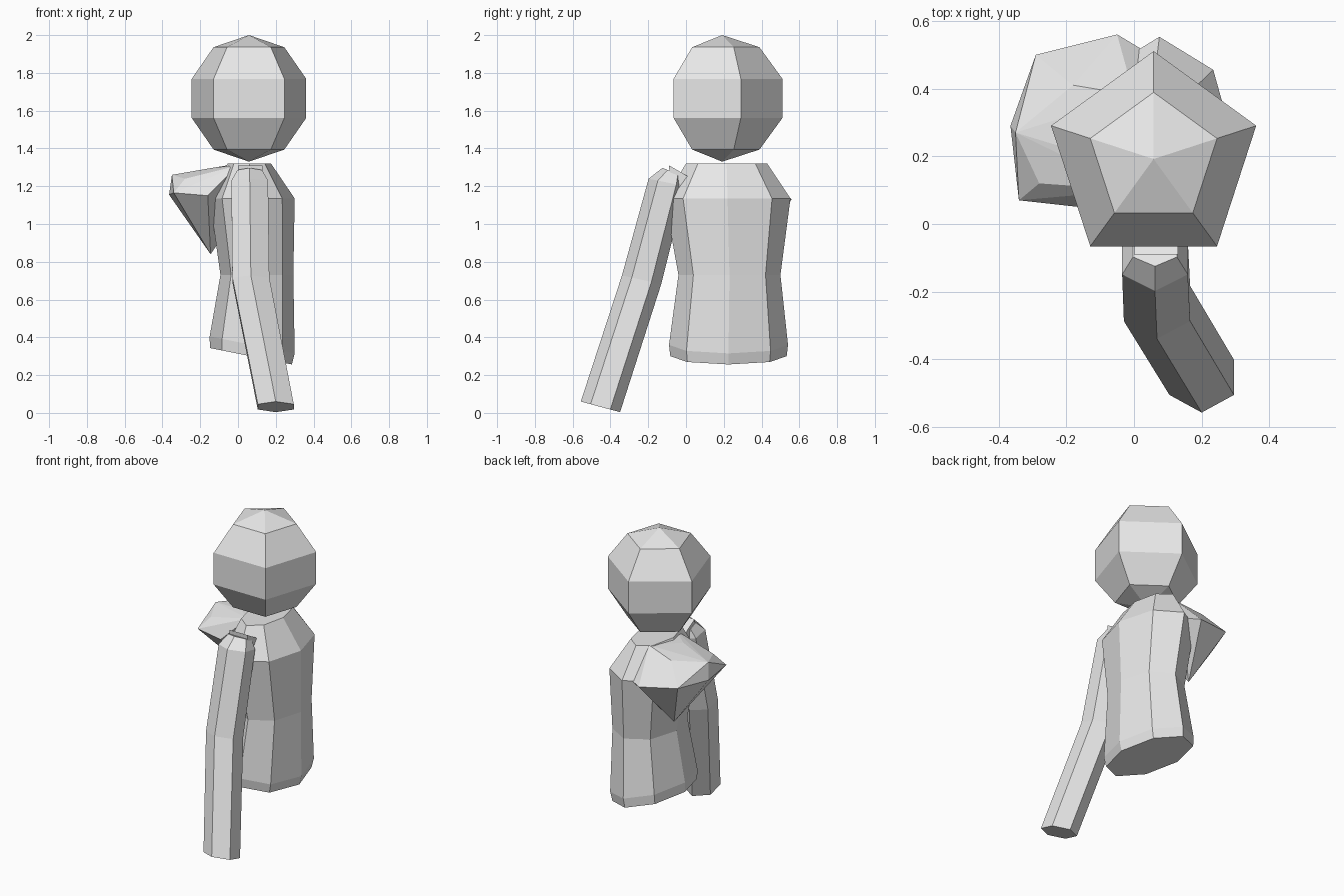
import bpy, bmesh, math
from mathutils import Vector

if "Cube" in bpy.data.objects:
    bpy.data.objects.remove(bpy.data.objects["Cube"])

grey = bpy.data.materials.new("light_grey")
grey.diffuse_color = (0.8, 0.8, 0.8, 1)
grey.use_nodes = True
grey.node_tree.nodes["Principled BSDF"].inputs["Base Color"].default_value = grey.diffuse_color


def finish(name, bm):
    bmesh.ops.recalc_face_normals(bm, faces=bm.faces)
    mesh = bpy.data.meshes.new(name)
    bm.to_mesh(mesh)
    bm.free()
    mesh.materials.append(grey)
    obj = bpy.data.objects.new(name, mesh)
    bpy.context.collection.objects.link(obj)
    return obj


def loft(name, rings, sides):
    """Rings are (cx, cy, cz, rx, ry, slope_x, slope_y); first vertex faces -y."""
    bm = bmesh.new()
    loops = []
    for cx, cy, cz, rx, ry, sx, sy in rings:
        loop = []
        for i in range(sides):
            a = 2 * math.pi * i / sides
            dx, dy = rx * math.sin(a), -ry * math.cos(a)
            loop.append(bm.verts.new((cx + dx, cy + dy, cz + sx * dx + sy * dy)))
        loops.append(loop)
    for low, high in zip(loops, loops[1:]):
        for i in range(sides):
            j = (i + 1) % sides
            bm.faces.new((low[i], low[j], high[j], high[i]))
    bm.faces.new(loops[0][::-1])
    bm.faces.new(loops[-1])
    return finish(name, bm)


def hull(name, points):
    bm = bmesh.new()
    verts = [bm.verts.new(p) for p in points]
    res = bmesh.ops.convex_hull(bm, input=verts)
    loose = [v for v in bm.verts if not v.link_faces]
    bmesh.ops.delete(bm, geom=loose, context='VERTS')
    return finish(name, bm)


# Head: five-sided faceted ball, one corner pointing back
bm = bmesh.new()
bmesh.ops.create_uvsphere(bm, u_segments=5, v_segments=5, radius=0.335)
top = max((v.co for v in bm.verts if v.co.xy.length > 0.3), key=lambda c: c.x)
turn = math.pi / 2 - math.atan2(top.y, top.x)
for v in bm.verts:
    x, y = v.co.x, v.co.y
    c, s = math.cos(turn), math.sin(turn)
    v.co = Vector((0.058 + c * x - s * y, 0.192 + s * x + c * y, 1.665 + v.co.z))
finish("head", bm)

# Torso: eight-sided, tilted hem, waist, chest and sloped collar
loft("torso", [
    (0.068, 0.225, 0.300, 0.217, 0.308, -0.2, 0),
    (0.075, 0.225, 0.360, 0.225, 0.315, -0.2, 0),
    (0.100, 0.230, 0.730, 0.193, 0.270, 0, 0),
    (0.075, 0.220, 1.135, 0.225, 0.333, 0, 0),
    (0.060, 0.215, 1.320, 0.115, 0.215, 0, 0),
], 8)

# Left shoulder: pointed stump with a wedge-shaped underside
hull("left_shoulder_stump", [
    (-0.05, 0.56, 1.13), (-0.29, 0.50, 1.16), (-0.365, 0.29, 1.155),
    (-0.34, 0.07, 1.165), (-0.16, 0.05, 1.15), (-0.145, 0.33, 0.84),
    (-0.35, 0.27, 1.26), (-0.28, 0.12, 1.24), (-0.18, 0.41, 1.28),
    (-0.12, 0.20, 1.30), (0.0, 0.38, 1.32), (0.0, 0.10, 1.31),
    (0.05, 0.50, 1.13),
])

# Arm: six-sided upper arm and forearm bent at the elbow
upper = (0.068, -0.235, 0.705, 0.113, 0.104, 0, -0.22)
loft("upper_arm", [
    upper,
    (0.062, -0.100, 1.220, 0.112, 0.098, 0, -0.20),
    (0.062, -0.070, 1.275, 0.075, 0.055, 0, -0.40),
], 6)
loft("forearm", [
    (0.200, -0.453, 0.032, 0.110, 0.104, 0, -0.27),
    upper,
], 6)

# Shoulder joint: small block linking the arm to the torso
hull("arm_joint", [
    (x, y, z)
    for x in (0.0, 0.13)
    for y, z in ((-0.09, 1.31), (-0.02, 1.27), (0.03, 1.24), (0.03, 1.14), (-0.08, 1.16))
])
